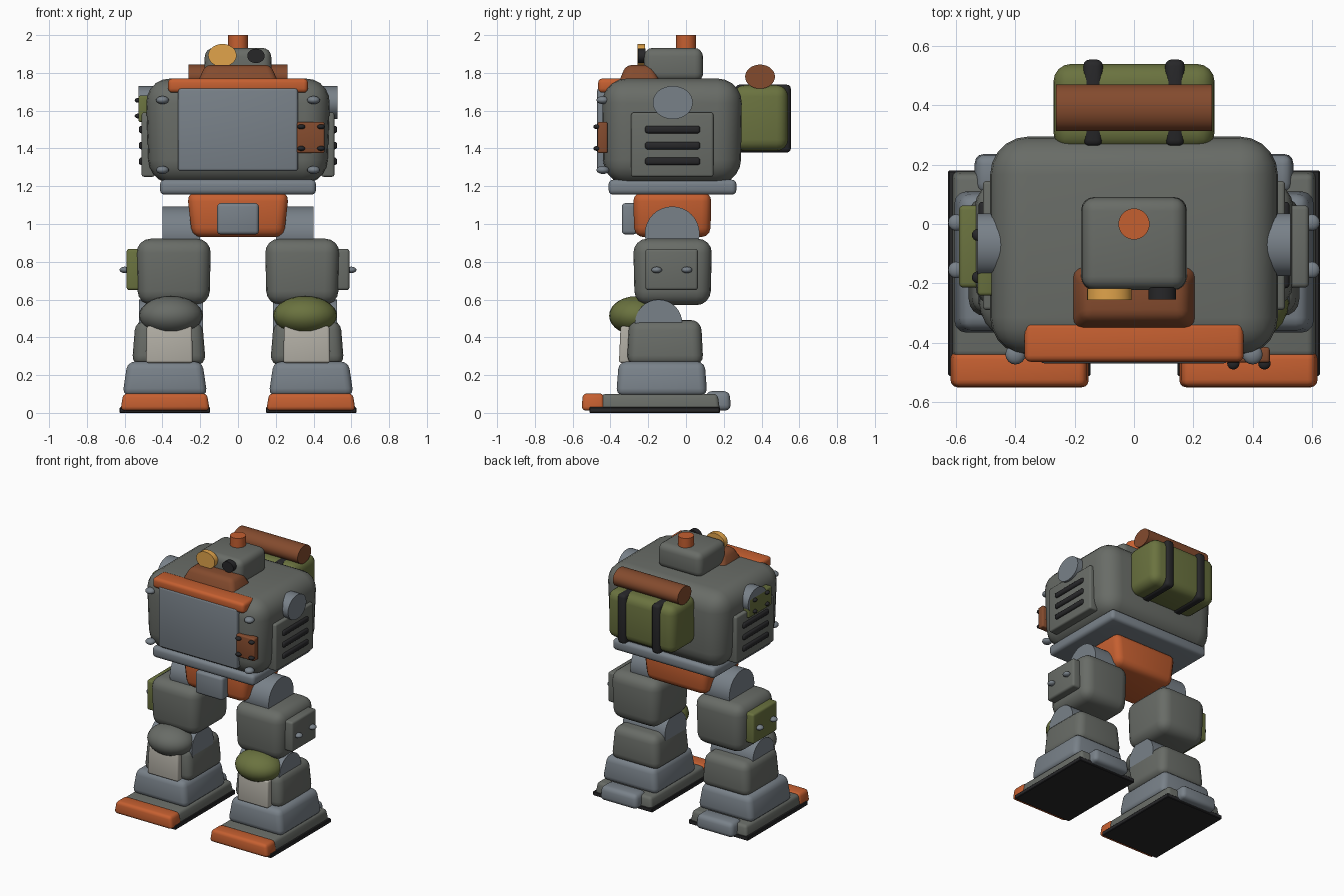
import bpy, bmesh
from mathutils import Matrix, Vector
from math import pi

if "Cube" in bpy.data.objects:
    bpy.data.objects.remove(bpy.data.objects["Cube"])

COLORS = {
    "steel": (0.14, 0.15, 0.135, 1), "blue_steel": (0.19, 0.22, 0.25, 1),
    "orange": (0.56, 0.115, 0.03, 1), "rust": (0.23, 0.07, 0.027, 1),
    "olive": (0.145, 0.17, 0.05, 1), "black": (0.02, 0.02, 0.022, 1),
    "bone": (0.44, 0.42, 0.37, 1), "amber": (0.75, 0.37, 0.07, 1),
}
MATS = {}
for key, rgba in COLORS.items():
    MATS[key] = bpy.data.materials.new(key)
    MATS[key].diffuse_color = rgba


def finish(name, bm, color):
    mesh = bpy.data.meshes.new(name)
    bm.to_mesh(mesh)
    bm.free()
    mesh.materials.append(MATS[color])
    ob = bpy.data.objects.new(name, mesh)
    bpy.context.collection.objects.link(ob)
    return ob


def box(name, x, y, z, color, bevel=0.02, top=(1, 1), bot=(1, 1), segs=3):
    """Bevelled box from ranges; top / bot scale those ends in x and y."""
    c = Vector((sum(x) / 2, sum(y) / 2, sum(z) / 2))
    d = Vector((abs(x[1] - x[0]), y[1] - y[0], z[1] - z[0]))
    bm = bmesh.new()
    bmesh.ops.create_cube(bm, size=1)
    for v in bm.verts:
        t = top if v.co.z > 0 else bot
        v.co = Vector((v.co.x * d.x * t[0], v.co.y * d.y * t[1], v.co.z * d.z)) + c
    bmesh.ops.bevel(bm, geom=bm.edges[:], offset=bevel, segments=segs,
                    profile=0.5, affect='EDGES', clamp_overlap=True)
    return finish(name, bm, color)


def cyl(name, c, size, axis, color, sides=32):
    """Elliptical cylinder filling a box of the given size."""
    bm = bmesh.new()
    bmesh.ops.create_cone(bm, cap_ends=True, segments=sides, radius1=0.5, radius2=0.5, depth=1)
    rot = {"x": Matrix.Rotation(pi / 2, 4, 'Y'), "y": Matrix.Rotation(pi / 2, 4, 'X'),
           "z": Matrix.Identity(4)}[axis]
    bm.transform(Matrix.Translation(c) @ Matrix.Diagonal((*size, 1)) @ rot)
    return finish(name, bm, color)


def ball(name, c, radii, color, u=16, v=10):
    bm = bmesh.new()
    bmesh.ops.create_uvsphere(bm, u_segments=u, v_segments=v, radius=1)
    bm.transform(Matrix.Translation(c) @ Matrix.Diagonal((*radii, 1)))
    return finish(name, bm, color)


# Torso, chest plate, brow and waist
box("torso", (-.49, .49), (-.445, .297), (1.21, 1.77), "steel", .13, bot=(.96, .98), segs=5)
box("chest_plate", (-.317, .317), (-.47, -.41), (1.28, 1.72), "blue_steel", .014)
box("chest_brow", (-.37, .37), (-.465, -.33), (1.695, 1.77), "orange", .022)
box("waist_plate", (-.413, .413), (-.41, .267), (1.155, 1.235), "blue_steel", .025)
box("pelvis", (-.27, .27), (-.28, .135), (.93, 1.17), "orange", .05, bot=(.9, .97))
box("pelvis_plate", (-.11, .11), (-.34, -.26), (.945, 1.11), "blue_steel", .018)

# Riveted patches on the chest and left flank
box("chest_patch", (.31, .458), (-.468, -.415), (1.375, 1.54), "rust", .01)
for x in (.335, .44):
    for z in (1.4, 1.515):
        ball("chest_patch_rivet", (x, -.47, z), (.021, .021, .013), "black")
box("flank_patch", (-.528, -.47), (-.242, .025), (1.54, 1.68), "olive", .012)
for y in (-.18, -.037):
    for z in (1.572, 1.655):
        ball("flank_patch_rivet", (-.527, y, z), (.02, .02, .013), "black")

# Head, neck guard, eyes and antenna
box("head", (-.18, .18), (-.225, .092), (1.755, 1.932), "steel", .045, top=(.97, .98), segs=4)
box("neck_guard", (-.222, .222), (-.365, -.13), (1.73, 1.842), "rust", .03, top=(.78, .6))
cyl("antenna_stub", (0, 0, 1.95), (.105, .105, .1), "z", "orange")
cyl("large_eye", (-.083, -.237, 1.893), (.15, .04, .12), "y", "amber")
cyl("small_eye", (.095, -.235, 1.89), (.092, .04, .076), "y", "black")

# Backpack with straps and bedroll
box("backpack", (-.272, .272), (.25, .54), (1.387, 1.735), "olive", .06, segs=4)
cyl("bedroll", (0, .392, 1.78), (.525, .158, .128), "x", "rust")
for s in (-1, 1):
    box("backpack_strap", (s * .138 - .033, s * .138 + .033), (.262, .555), (1.378, 1.738),
        "black", .022)

for s in (-1, 1):
    def mx(a, b):
        """Range mirrored to the current side."""
        return tuple(sorted((s * a, s * b)))

    # Torso sides
    cyl("shoulder_cap", (s * .475, -.07, 1.643), (.105, .212, .176), "x", "blue_steel")
    box("vent_panel", mx(.44, .51), (-.29, .145), (1.25, 1.59), "steel", .012)
    for z in (1.5, 1.415, 1.332):
        box("vent_slot", mx(.49, .525), (-.217, .075), (z - .02, z + .02), "black", .014)
    for z in (1.286, 1.656):
        ball("chest_bolt", (s * .4, -.44, z), (.034, .034, .021), "blue_steel")

    # Upper leg
    cyl("hip_joint", (s * .3, -.073, .948), (.2, .29, .29), "x", "blue_steel")
    box("thigh", mx(.143, .538), (-.28, .138), (.57, .922), "steel", .075,
        bot=(.96, .96), segs=4)
    box("thigh_plate", mx(.5, .59), (-.215, .063), (.65, .868),
        "steel" if s > 0 else "olive", .015)
    for y in (-.155, .005):
        ball("thigh_bolt", (s * .6, y, .757), (.027, .028, .017), "blue_steel")

    # Knee and shin
    cyl("knee_joint", (s * .355, -.145, .475), (.34, .25, .25), "x", "blue_steel")
    ball("knee_pad", (s * .355, -.262, .515), (.168, .145, .103),
         "olive" if s > 0 else "steel", 24, 14)
    box("shin", mx(.17, .562), (-.313, .092), (.25, .492), "steel", .055,
        top=(.9, .94), segs=4)
    box("shin_plate", mx(.24, .487), (-.355, -.27), (.265, .46), "bone", .012, top=(.97, .8))

    # Ankle and foot
    box("ankle", mx(.162, .612), (-.37, .113), (.09, .272), "blue_steel", .04,
        top=(.88, .94))
    box("foot", mx(.155, .615), (-.46, .18), (.012, .1), "steel", .02, top=(.95, .96))
    box("toe_cap", mx(.15, .622), (-.552, -.43), (.012, .103), "orange", .022, top=(.94, .92))
    box("sole", mx(.147, .627), (-.512, .18), (0, .03), "black", .004, segs=1)
    box("heel", mx(.235, .54), (.1, .238), (.012, .115), "blue_steel", .03, top=(.94, .9))

# Smooth shading with crisp edges
bpy.ops.object.select_all(action='SELECT')
bpy.context.view_layer.objects.active = bpy.data.objects["torso"]
bpy.ops.object.shade_smooth_by_angle(angle=0.6)

for m in bpy.data.materials:
    if m.users and not m.is_grease_pencil:
        m.use_nodes = True
        m.node_tree.nodes["Principled BSDF"].inputs["Base Color"].default_value = m.diffuse_color
